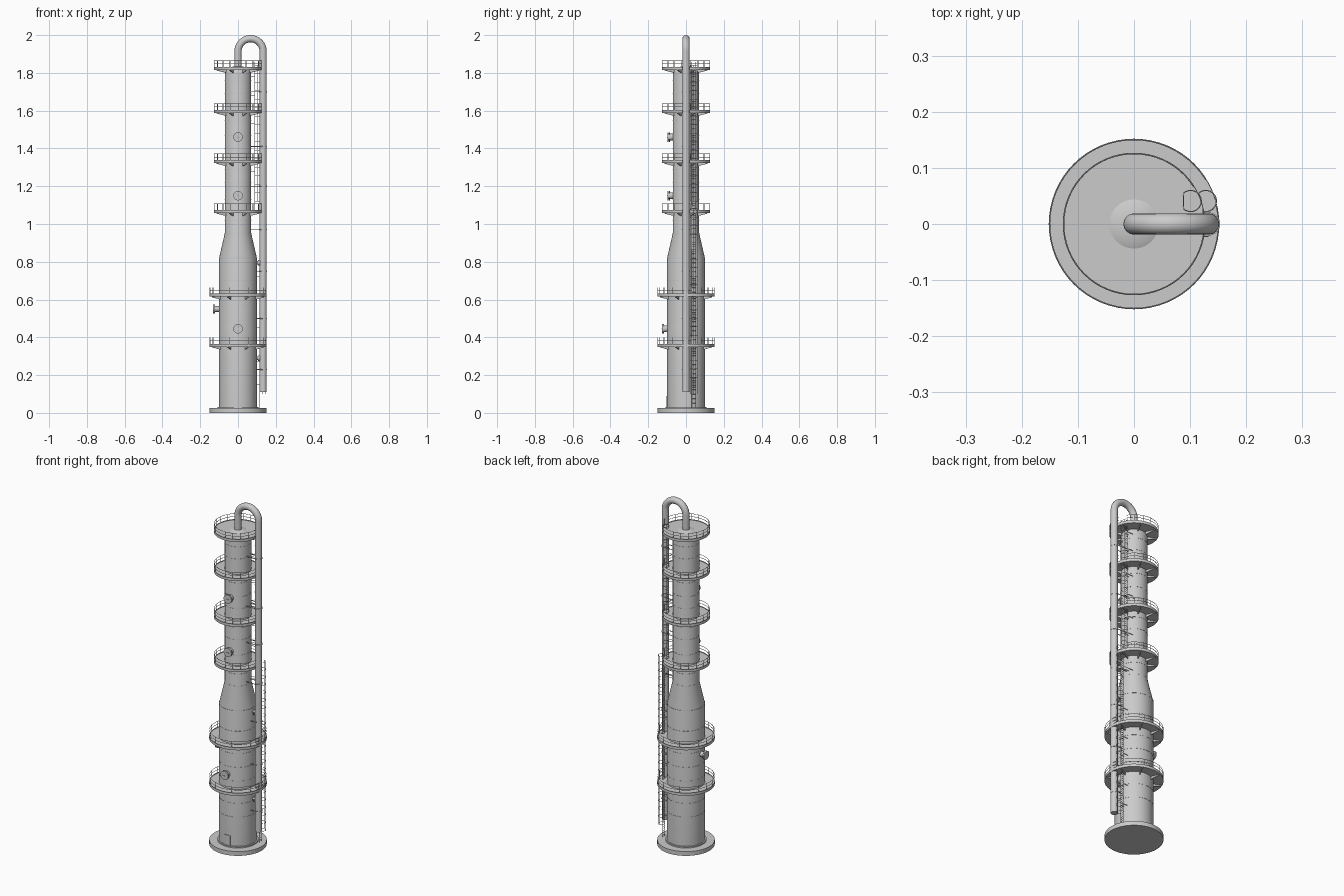
import bpy, math
from mathutils import Vector
from math import sin, cos, pi, radians

if "Cube" in bpy.data.objects:
    bpy.data.objects.remove(bpy.data.objects["Cube"])


def mesh(name, verts, faces, smooth=True):
    me = bpy.data.meshes.new(name)
    me.from_pydata(verts, [], faces)
    me.update()
    ob = bpy.data.objects.new(name, me)
    bpy.context.collection.objects.link(ob)
    if smooth:
        bpy.ops.object.select_all(action='DESELECT')
        ob.select_set(True)
        bpy.context.view_layer.objects.active = ob
        bpy.ops.object.shade_smooth_by_angle(angle=radians(35))
    return ob


def lathe(name, prof, closed=False, n=64):
    """Spin (radius, z) points about z; open profiles get capped ends."""
    k = len(prof)
    verts = [(r * cos(2 * pi * i / n), r * sin(2 * pi * i / n), z)
             for i in range(n) for r, z in prof]
    faces = []
    for i in range(n):
        j = (i + 1) % n
        for a in range(k if closed else k - 1):
            b = (a + 1) % k
            faces.append((i * k + a, j * k + a, j * k + b, i * k + b))
    if not closed:
        faces.append([i * k for i in reversed(range(n))])
        faces.append([i * k + k - 1 for i in range(n)])
    return mesh(name, verts, faces)


def rod_group(name, rods, n=8):
    """Many straight rods (start, end, radius) joined in one mesh."""
    verts, faces = [], []
    for p, q, r in rods:
        p, q = Vector(p), Vector(q)
        rot = (q - p).to_track_quat('Z', 'Y')
        s = len(verts)
        for e in (p, q):
            verts += [e + rot @ Vector((r * cos(2 * pi * i / n), r * sin(2 * pi * i / n), 0))
                      for i in range(n)]
        faces += [(s + i, s + (i + 1) % n, s + n + (i + 1) % n, s + n + i) for i in range(n)]
        faces += [[s + i for i in reversed(range(n))], [s + n + i for i in range(n)]]
    return mesh(name, verts, faces)


def tube(name, paths, r, res=2):
    """Round tubes along point lists."""
    cu = bpy.data.curves.new(name, 'CURVE')
    cu.dimensions = '3D'
    cu.bevel_depth, cu.bevel_resolution, cu.use_fill_caps = r, res, True
    for pts in paths:
        sp = cu.splines.new('POLY')
        sp.points.add(len(pts) - 1)
        for p, c in zip(sp.points, pts):
            p.co = (*c, 1)
        sp.use_smooth = True
    ob = bpy.data.objects.new(name, cu)
    bpy.context.collection.objects.link(ob)
    return ob


def arc(cx, cy, z, r, a0, a1, n):
    return [(cx + r * cos(radians(a0 + (a1 - a0) * i / n)),
             cy + r * sin(radians(a0 + (a1 - a0) * i / n)), z) for i in range(n + 1)]


# Foundation and stepped column shell with domed head
lathe("base_slab", [(0.152, 0), (0.152, 0.025)])
dome = [(0.07 * cos(radians(a)), 1.80 + 0.036 * sin(radians(a))) for a in range(0, 89, 8)]
lathe("column_shell", [(0.1, 0.025), (0.1, 0.82), (0.07, 0.95)] + dome)
lathe("skirt_foot_ring", [(0.108, 0.024), (0.108, 0.032), (0.098, 0.032), (0.098, 0.024)], True)

# Weld seams
seams = [(0.1, z) for z in (0.2, 0.28, 0.41, 0.49, 0.57, 0.7, 0.82)]
seams += [(0.07, z) for z in (0.95, 1.02, 1.13, 1.22, 1.29, 1.4, 1.47, 1.55, 1.69, 1.76)]
for i, (r, z) in enumerate(seams):
    lathe(f"weld_seam_{i}", [(r - 0.002, z - 0.0015), (r + 0.001, z - 0.0015),
                             (r + 0.001, z + 0.0015), (r - 0.002, z + 0.0015)], True)

# Skirt access door, a curved plate on the front
dv, df = [], []
for i in range(9):
    a = radians(-90 + (i - 4) * 2.9)
    dv += [(r * cos(a), r * sin(a), z) for r, z in
           ((0.098, 0.028), (0.103, 0.028), (0.103, 0.09), (0.098, 0.09))]
for i in range(8):
    df += [(4 * i + a, 4 * i + 4 + a, 4 * i + 4 + (a + 1) % 4, 4 * i + (a + 1) % 4) for a in range(4)]
mesh("skirt_door", dv, df + [(0, 1, 2, 3), (35, 34, 33, 32)])

# Platforms: (deck bottom z, outer radius, column radius)
platforms = [(0.35, 0.152, 0.1), (0.615, 0.152, 0.1), (1.058, 0.127, 0.07),
             (1.322, 0.127, 0.07), (1.588, 0.127, 0.07), (1.816, 0.127, 0.07)]
LADDER_A = 22
for i, (z, R, rc) in enumerate(platforms):
    top = z + 0.012
    inner = rc - 0.002 if i < 5 else 0.03
    lathe(f"platform_deck_{i}", [(inner, z), (R, z), (R, top + 0.004), (R - 0.0015, top + 0.004),
                                 (R - 0.0015, top), (inner, top)], True)
    # Guard rails with a gap at the ladder
    g0, g1, rr = LADDER_A + 10, LADDER_A + 350, R - 0.0015
    tube(f"platform_rails_{i}", [arc(0, 0, top + h, rr, g0, g1, 60) for h in (0.02, 0.037)], 0.0012, 1)
    rods = []
    for k in range(18):
        a = radians(g0 + (g1 - g0) * k / 17)
        rods.append(((rr * cos(a), rr * sin(a), top - 0.004), (rr * cos(a), rr * sin(a), top + 0.037), 0.0012))
    rod_group(f"rail_posts_{i}", rods, 6)
    # Tapered support brackets under the deck
    bv, bf = [], []
    for k in range(8):
        a = radians(22.5 + 45 * k)
        s = len(bv)
        for t in (-0.002, 0.002):
            for r, h in ((rc - 0.003, z + 0.001), (R - 0.004, z + 0.001), (R - 0.004, z - 0.003), (rc - 0.003, z - 0.016)):
                bv.append((r * cos(a) - t * sin(a), r * sin(a) + t * cos(a), h))
        bf += [(s + 3, s + 2, s + 1, s), (s + 4, s + 5, s + 6, s + 7)]
        bf += [(s + e, s + (e + 1) % 4, s + 4 + (e + 1) % 4, s + 4 + e) for e in range(4)]
    mesh(f"deck_brackets_{i}", bv, bf, False)

# Caged ladders: lower run stands further out than the upper run
LY = 0.041
for tag, x, z0, z1, cage, holds in (
        ("lower", 0.115, 0.027, 1.10, (0.1, 1.08), (0.15, 0.27, 0.45, 0.55, 0.72, 0.97)),
        ("upper", 0.088, 1.06, 1.858, (1.12, 1.84), (1.18, 1.28, 1.41, 1.53, 1.68, 1.78))):
    rods = [((x, LY + s, z0), (x, LY + s, z1), 0.0014) for s in (-0.01, 0.01)]
    rods += [((x, LY - 0.01, z0 + 0.012 * (k + 1)), (x, LY + 0.01, z0 + 0.012 * (k + 1)), 0.001)
             for k in range(int((z1 - z0) / 0.012) - 1)]
    for z in holds:
        rods += [((0.05, LY + s, z), (x, LY + s, z), 0.0012) for s in (-0.01, 0.01)]
    rod_group(f"ladder_{tag}", rods, 6)
    cx, cr = x + 0.013, 0.019
    n = round((cage[1] - cage[0]) / 0.045)
    tube(f"cage_hoops_{tag}", [arc(cx, LY, cage[0] + (cage[1] - cage[0]) * k / n, cr, -135, 135, 16)
                               for k in range(n + 1)], 0.001, 1)
    rod_group(f"cage_bars_{tag}", [((cx + cr * cos(radians(a)), LY + cr * sin(radians(a)), cage[0]),
                                    (cx + cr * cos(radians(a)), LY + cr * sin(radians(a)), cage[1]), 0.0008)
                                   for a in (-80, 0, 80)], 6)

# Overhead vapour pipe: up from the dome, over and down the right side
B, PR = 0.0665, 0.019
path = [(0, 0, 1.82)] + [(B - B * cos(pi * i / 24), 0, 2 - PR - B + B * sin(pi * i / 24)) for i in range(25)]
tube("overhead_pipe", [path + [(2 * B, 0, 0.11)]], PR, 6)
rod_group("pipe_supports", [((0.05, s, z), (2 * B, s, z), 0.002)
                            for z in (0.23, 0.5, 0.75, 0.97, 1.2, 1.41, 1.7) for s in (-0.021, 0.021)])
rod_group("pipe_clamps", [((2 * B, 0, z - 0.003), (2 * B, 0, z + 0.003), 0.0205)
                          for z in (0.23, 0.5, 0.75, 0.97, 1.2, 1.41, 1.7)], 32)


def port(name, direction, z, start, end, neck, flange):
    """Neck with a two-plate bolted flange."""
    d, up = Vector(direction), Vector((0, 0, z))
    rod_group(name, [(d * start + up, d * end + up, neck),
                     (d * (end - 0.011) + up, d * (end - 0.006) + up, flange),
                     (d * (end - 0.005) + up, d * end + up, flange)], 32)


# Manways on the front, nozzles on the sides
for i, (z, rc) in enumerate(((0.445, 0.1), (1.15, 0.07), (1.46, 0.07))):
    port(f"manway_{i}", (0, -1, 0), z, rc - 0.01, rc + 0.027, 0.018, 0.025)
    y = -rc - 0.029
    rod_group(f"manway_handle_{i}", [((-0.008, y, z), (0.008, y, z), 0.0015),
                                     ((-0.008, y, z), (-0.008, y + 0.004, z), 0.0015),
                                     ((0.008, y, z), (0.008, y + 0.004, z), 0.0015)])
port("feed_nozzle", (-1, 0, 0), 0.55, 0.09, 0.133, 0.015, 0.024)
port("upper_side_nozzle", (1, 0, 0), 0.795, 0.09, 0.117, 0.009, 0.015)
port("lower_side_nozzle", (1, 0, 0), 0.29, 0.09, 0.117, 0.009, 0.015)
